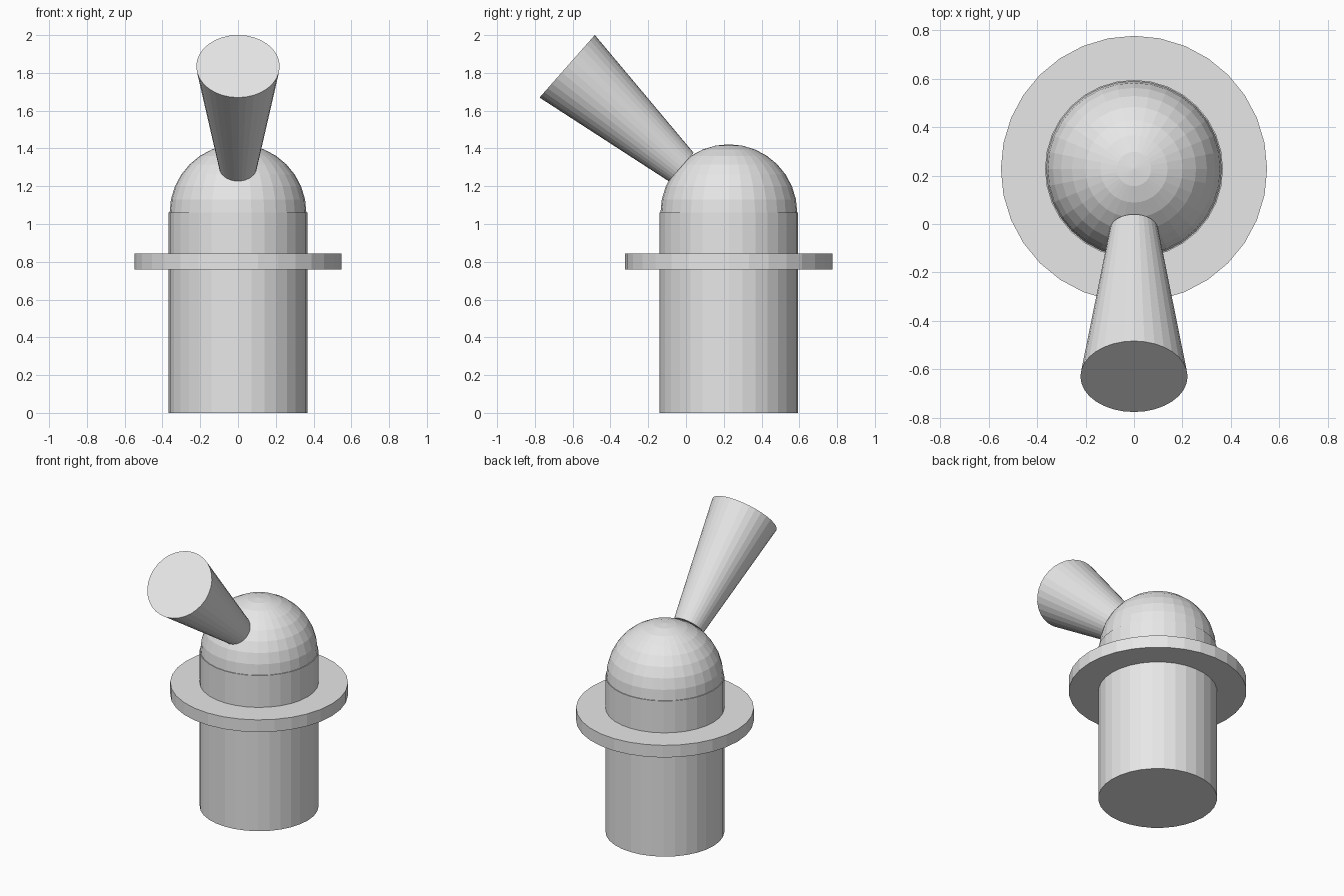
import bpy
import bmesh
from mathutils import Vector, Matrix

if "Cube" in bpy.data.objects:
    bpy.data.objects.remove(bpy.data.objects["Cube"])

SIDES = 32
CENTRE_Y = 0.227

grey = bpy.data.materials.new("plain grey")
grey.diffuse_color = (0.8, 0.8, 0.8, 1.0)
grey.use_nodes = True
grey.node_tree.nodes["Principled BSDF"].inputs["Base Color"].default_value = grey.diffuse_color


def add_object(name, bm):
    mesh = bpy.data.meshes.new(name)
    bmesh.ops.recalc_face_normals(bm, faces=bm.faces)
    bm.to_mesh(mesh)
    bm.free()
    mesh.materials.append(grey)
    obj = bpy.data.objects.new(name, mesh)
    bpy.context.collection.objects.link(obj)
    return obj


def add_tube(name, start, end, r_start, r_end):
    """Capped cylinder or cone between two points."""
    start, end = Vector(start), Vector(end)
    axis = end - start
    turn = Vector((0, 0, 1)).rotation_difference(axis).to_matrix().to_4x4()
    bm = bmesh.new()
    bmesh.ops.create_cone(
        bm, cap_ends=True, segments=SIDES, radius1=r_start, radius2=r_end,
        depth=axis.length,
        matrix=Matrix.Translation((start + end) / 2) @ turn)
    return add_object(name, bm)


# Upright body and the flat collar around it
add_tube("body", (0, CENTRE_Y, 0), (0, CENTRE_Y, 1.06), 0.367, 0.367)
add_tube("collar", (0, CENTRE_Y, 0.76), (0, CENTRE_Y, 0.843), 0.549, 0.549)

# Rounded top: upper half of a faceted sphere, seated on the body
bm = bmesh.new()
bmesh.ops.create_uvsphere(bm, u_segments=SIDES, v_segments=16, radius=0.362)
bmesh.ops.delete(bm, geom=[v for v in bm.verts if v.co.z < -0.01],
                 context='VERTS')
bmesh.ops.translate(bm, verts=bm.verts, vec=(0, CENTRE_Y, 1.06))
add_object("dome", bm)

# Flared lever leaning forward out of the dome
add_tube("lever", (0, -0.026, 1.302), (0, -0.629, 1.835), 0.1, 0.221)
